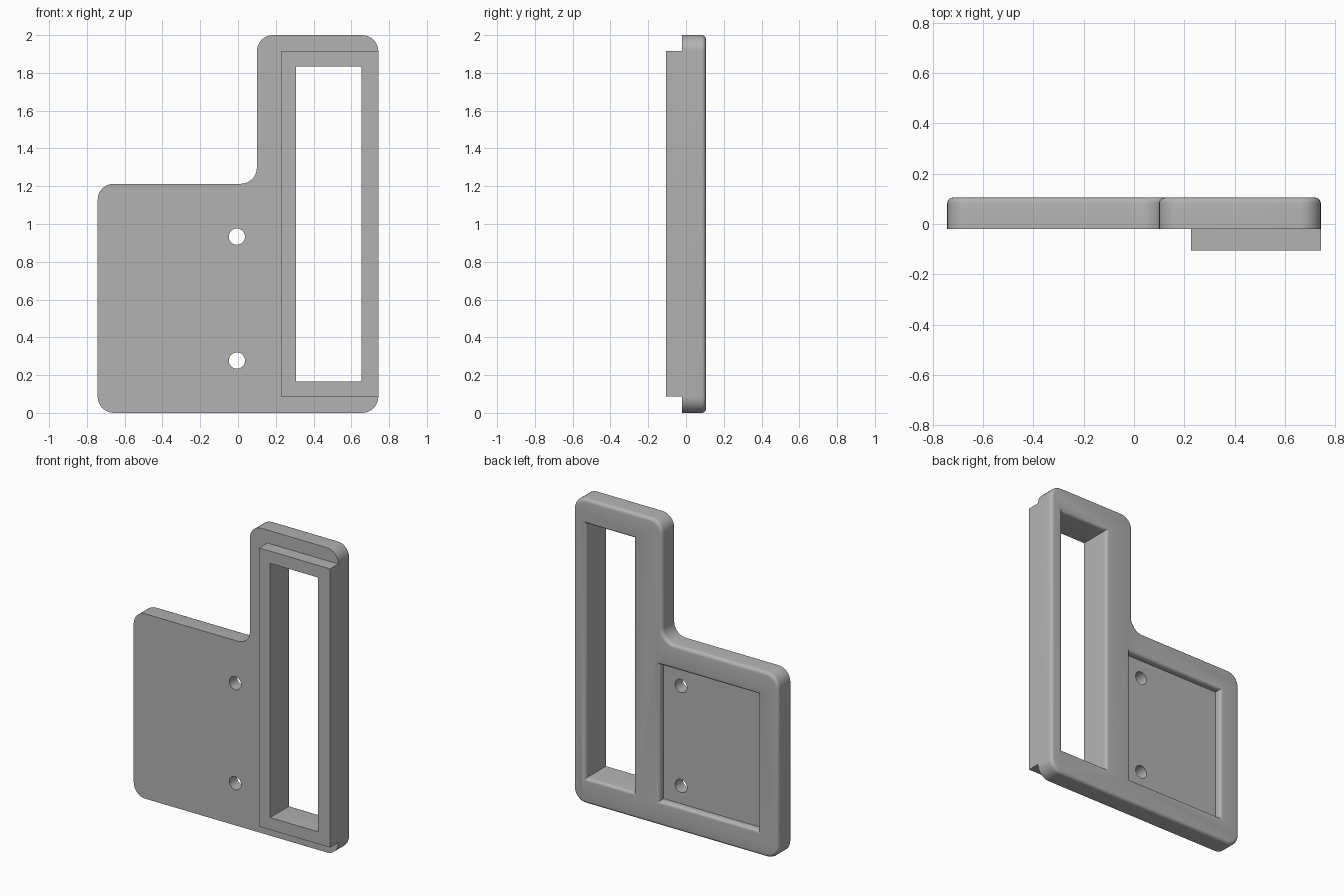
import bpy, bmesh
from math import cos, sin, pi, radians
from mathutils import Vector

if "Cube" in bpy.data.objects:
    bpy.data.objects.remove(bpy.data.objects["Cube"], do_unlink=True)

FRONT, MID, BACK = -0.105, -0.02, 0.105
SIDE = 0.743

grey = bpy.data.materials.new("plain grey")
grey.use_nodes = True
colour = (0.45, 0.45, 0.45, 1)
grey.diffuse_color = colour
grey.node_tree.nodes["Principled BSDF"].inputs["Base Color"].default_value = colour


def prism(name, outline, y0, y1):
    """Solid made by extruding an (x, z) outline from y0 to y1."""
    bm = bmesh.new()
    face = bm.faces.new([bm.verts.new((x, y0, z)) for x, z in outline])
    side = bmesh.ops.extrude_face_region(bm, geom=[face])["geom"]
    verts = [v for v in side if isinstance(v, bmesh.types.BMVert)]
    bmesh.ops.translate(bm, verts=verts, vec=(0, y1 - y0, 0))
    bmesh.ops.recalc_face_normals(bm, faces=bm.faces)
    mesh = bpy.data.meshes.new(name)
    bm.to_mesh(mesh)
    bm.free()
    mesh.materials.append(grey)
    obj = bpy.data.objects.new(name, mesh)
    bpy.context.collection.objects.link(obj)
    return obj


def rect(x0, x1, z0, z1):
    return [(x0, z0), (x1, z0), (x1, z1), (x0, z1)]


def circle(x, z, r, n=32):
    return [(x + r * cos(2 * pi * i / n), z + r * sin(2 * pi * i / n)) for i in range(n)]


def rounded(corners, r, steps=8):
    """Replace every right-angled corner by an arc."""
    points = []
    for i, c in enumerate(corners):
        c = Vector(c)
        a = (Vector(corners[i - 1]) - c).normalized() * r
        b = (Vector(corners[(i + 1) % len(corners)]) - c).normalized() * r
        for k in range(steps + 1):
            t = k / steps * pi / 2
            points.append(tuple(c + a * (1 - sin(t)) + b * (1 - cos(t))))
    return points


def combine(target, tool, operation):
    mod = target.modifiers.new("combine", "BOOLEAN")
    mod.operation, mod.object, mod.solver = operation, tool, "EXACT"
    bpy.context.view_layer.objects.active = target
    bpy.ops.object.modifier_apply(modifier=mod.name)
    bpy.data.objects.remove(tool, do_unlink=True)


# L-shaped plate with rounded corners, and the raised frame on its front
corners = [(-SIDE, 0), (SIDE, 0), (SIDE, 2), (0.1, 2), (0.1, 1.213), (-SIDE, 1.213)]
plate = prism("mounting_plate", rounded(corners, 0.085), MID, BACK)
combine(plate, prism("raised_frame", rect(0.227, SIDE, 0.087, 1.915), FRONT, MID), "UNION")

# Tall window, shallow pocket in the back, two screw holes
combine(plate, prism("window_cutter", rect(0.307, 0.655, 0.167, 1.835), -0.3, 0.3), "DIFFERENCE")
combine(plate, prism("pocket_cutter", rect(-0.595, 0.12, 0.16, 1.053), 0.06, 0.3), "DIFFERENCE")
for z in (0.277, 0.933):
    combine(plate, prism("hole_cutter", circle(-0.006, z, 0.043), -0.3, 0.3), "DIFFERENCE")

# Round over every edge of the back face
bm = bmesh.new()
bm.from_mesh(plate.data)
bmesh.ops.remove_doubles(bm, verts=bm.verts, dist=0.0001)
rim = [e for e in bm.edges
       if all(abs(v.co.y - BACK) < 0.001 for v in e.verts)
       and len(e.link_faces) == 2 and e.calc_face_angle() > 1]
bmesh.ops.bevel(bm, geom=rim, offset=0.022, segments=5, profile=0.5, affect="EDGES")
bm.to_mesh(plate.data)
bm.free()

bpy.ops.object.select_all(action="DESELECT")
plate.select_set(True)
bpy.context.view_layer.objects.active = plate
bpy.ops.object.shade_smooth_by_angle(angle=radians(30))
